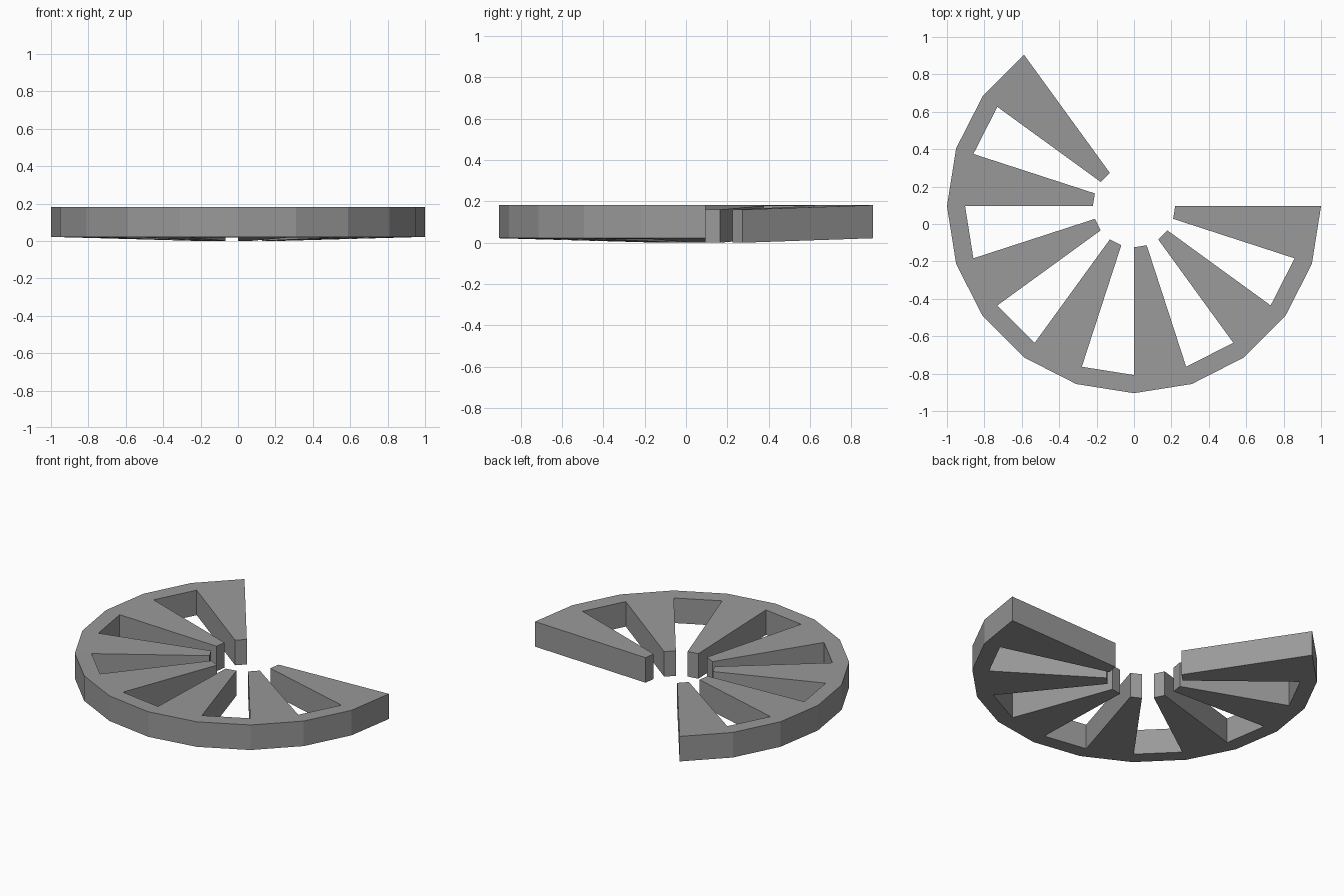
import bpy, bmesh
from math import radians, cos, sin

if "Cube" in bpy.data.objects:
    bpy.data.objects.remove(bpy.data.objects["Cube"])

STEP = 18               # 20-sided circle
START, COUNT = 126, 13  # open fan: 13 segments from 126 to 360 degrees
THICK = 0.16
CY = (1 - sin(radians(START))) / 2   # centres the fan in y
RINGS = [(0.22, 0.0), (0.903, 0.019), (1.0, 0.0217)]  # radius, underside height

bm = bmesh.new()

# Underside grid of points, slightly dished towards the hub
grid = []
for i in range(COUNT + 1):
    a = radians(START + i * STEP)
    grid.append([bm.verts.new((r * cos(a), r * sin(a) + CY, z)) for r, z in RINGS])

# Continuous outer rim, with a wedge spoke on every second segment
for i in range(COUNT):
    p, q = grid[i], grid[i + 1]
    bm.faces.new((p[1], p[2], q[2], q[1]))
    if i % 2 == 0:
        bm.faces.new((p[0], p[1], q[1], q[0]))
bmesh.ops.delete(bm, geom=[v for v in bm.verts if not v.link_faces], context='VERTS')

# Thicken straight up, keeping the underside
bottom = bm.faces[:]
ret = bmesh.ops.extrude_face_region(bm, geom=bottom, use_keep_orig=True)
bmesh.ops.translate(bm, vec=(0, 0, THICK),
                    verts=[g for g in ret["geom"] if isinstance(g, bmesh.types.BMVert)])
bmesh.ops.recalc_face_normals(bm, faces=bm.faces[:])

mesh = bpy.data.meshes.new("spoked_fan")
bm.to_mesh(mesh)
bm.free()

# Dark grey finish
mat = bpy.data.materials.new("dark_grey")
mat.diffuse_color = (0.32, 0.32, 0.32, 1)
mat.use_nodes = True
mat.node_tree.nodes["Principled BSDF"].inputs["Base Color"].default_value = mat.diffuse_color
mesh.materials.append(mat)
bpy.context.collection.objects.link(bpy.data.objects.new("spoked_fan", mesh))
